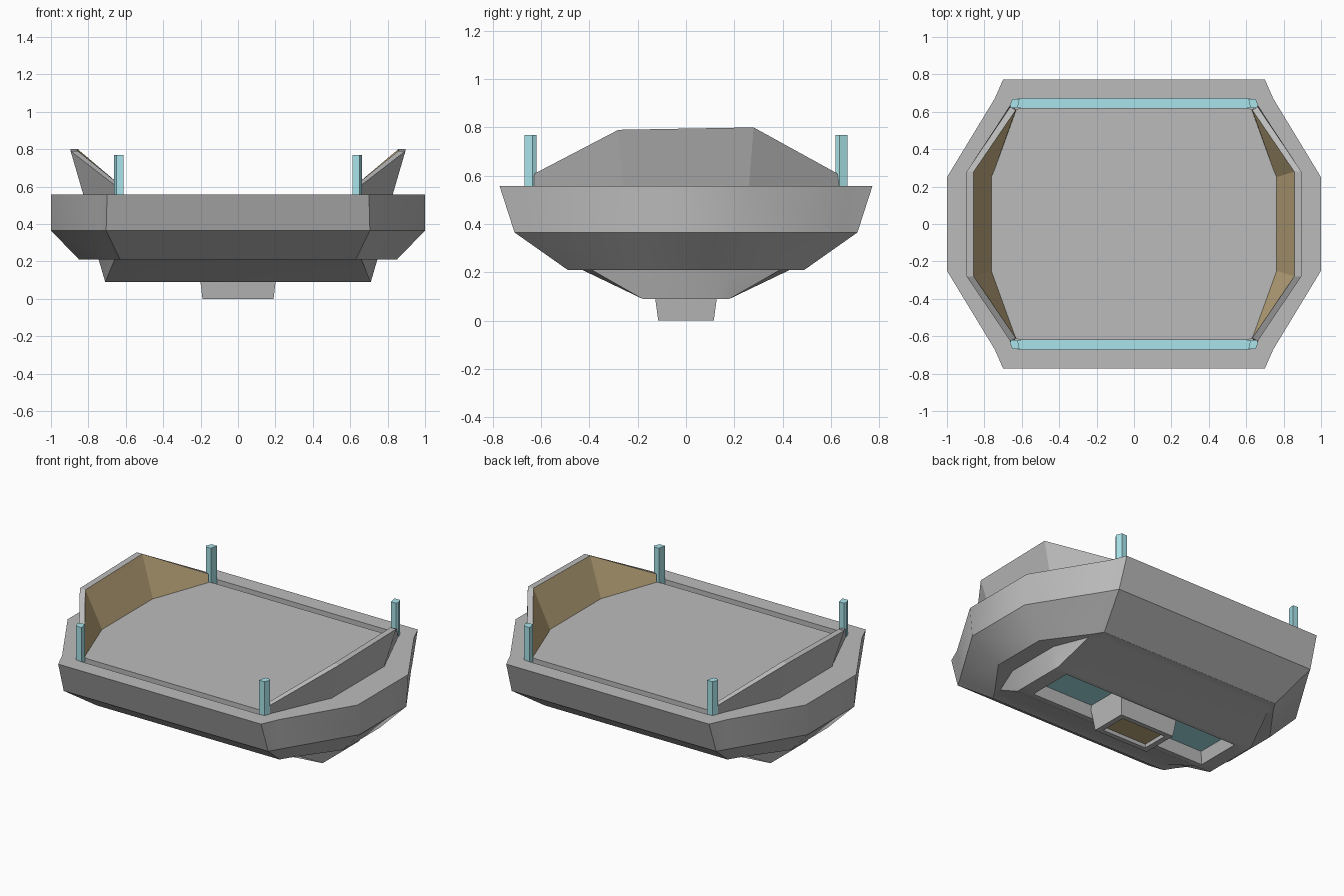
import bpy, bmesh, math

if "Cube" in bpy.data.objects:
    bpy.data.objects.remove(bpy.data.objects["Cube"])


def material(name, color):
    m = bpy.data.materials.new(name)
    m.diffuse_color = color
    m.use_nodes = True
    m.node_tree.nodes["Principled BSDF"].inputs["Base Color"].default_value = m.diffuse_color
    return m


GREY = material("grey", (0.5, 0.5, 0.5, 1))
CYAN = material("cyan", (0.40, 0.78, 0.83, 1))
BROWN = material("brown", (0.55, 0.42, 0.22, 1))


def ring(quarter, z):
    """Mirror the points of one quadrant into a full outline at height z."""
    q, r = quarter, quarter[::-1]
    pts = ([(x, y) for x, y in q] + [(x, -y) for x, y in r]
           + [(-x, -y) for x, y in q] + [(-x, y) for x, y in r])
    return [(x, y, z) for x, y in pts]


def loft(name, rings, mats=(GREY,), first=0, last=0, side=None, smooth=33):
    """Bridge rings in order and cap both ends; side gives a strip its own material."""
    bm = bmesh.new()
    rows = [[bm.verts.new(p) for p in r] for r in rings]
    n = len(rows[0])
    for a, b in zip(rows, rows[1:]):
        for i in range(n):
            j = (i + 1) % n
            f = bm.faces.new((a[i], a[j], b[j], b[i]))
            f.material_index = 1 if i == side else 0
    bm.faces.new(rows[0][::-1]).material_index = first
    bm.faces.new(rows[-1]).material_index = last
    bmesh.ops.recalc_face_normals(bm, faces=bm.faces)
    me = bpy.data.meshes.new(name)
    bm.to_mesh(me)
    bm.free()
    for m in mats:
        me.materials.append(m)
    me.shade_smooth()
    me.set_sharp_from_angle(angle=math.radians(smooth))
    ob = bpy.data.objects.new(name, me)
    bpy.context.collection.objects.link(ob)
    return ob


# Hull: underside pocket, lower block, flared bands, rim and groove
loft("hull", [
    ring([(0.49, 0.125), (0.60, 0.125), (0.60, 0.09)], 0.16),
    ring([(0.50, 0.145), (0.62, 0.145), (0.62, 0.10)], 0.09),
    ring([(0.60, 0.18), (0.71, 0.18), (0.71, 0.11)], 0.09),
    ring([(0.60, 0.43), (0.66, 0.39), (0.745, 0.18)], 0.21),
    ring([(0.63, 0.49), (0.66, 0.44), (0.85, 0.18)], 0.21),
    ring([(0.705, 0.71), (0.74, 0.65), (1.0, 0.23)], 0.365),
    ring([(0.70, 0.772), (0.745, 0.67), (1.0, 0.25)], 0.557),
    ring([(0.62, 0.67), (0.655, 0.645), (0.825, 0.26)], 0.557),
    ring([(0.62, 0.67), (0.655, 0.645), (0.825, 0.26)], 0.50),
], mats=(GREY, CYAN), first=1)

# Deck raised inside the groove
deck = [(0.60, 0.62), (0.635, 0.612), (0.765, 0.25)]
loft("deck", [ring(deck, 0.49), ring(deck, 0.557)])

# Central hatch hanging under the hull, with a recessed panel
loft("lower_hatch", [
    ring([(0.21, 0.138)], 0.17),
    ring([(0.19, 0.115)], 0.0),
    ring([(0.155, 0.085)], 0.0),
    ring([(0.15, 0.08)], 0.02),
], mats=(GREY, BROWN), last=1)

# Flared side walls: sections run inner bottom, inner top, outer top, outer bottom
for s, label in ((1, "right"), (-1, "left")):
    sections = []
    for d, end, top in ((-1, True, 0.61), (-1, False, 0.79),
                        (1, False, 0.80), (1, True, 0.61)):
        if end:
            sec = [(0.63, 0.608, 0.55), (0.632, 0.61, top),
                   (0.662, 0.625, top), (0.655, 0.645, 0.55)]
        else:
            sec = [(0.76, 0.25, 0.55), (0.857, 0.28, top),
                   (0.895, 0.28, top), (0.825, 0.26, 0.55)]
        sections.append([(s * x, d * y, z) for x, y, z in sec])
    loft(label + "_wall", sections, mats=(GREY, BROWN), side=0, smooth=20)

# Light strips in the grooves and corner posts
for d, face in ((-1, "front"), (1, "back")):
    loft(face + "_light_strip", [
        [(x, d * y, z) for x, y in ((-0.62, 0.62), (0.62, 0.62), (0.62, 0.67), (-0.62, 0.67))]
        for z in (0.495, 0.515)], mats=(CYAN,))
    for s, label in ((-1, "left"), (1, "right")):
        outline = [(0.622, 0.62), (0.655, 0.62), (0.664, 0.635), (0.65, 0.668), (0.612, 0.668)]
        loft(face + "_" + label + "_post",
             [[(s * x, d * y, z) for x, y in outline] for z in (0.50, 0.768)],
             mats=(CYAN,))
